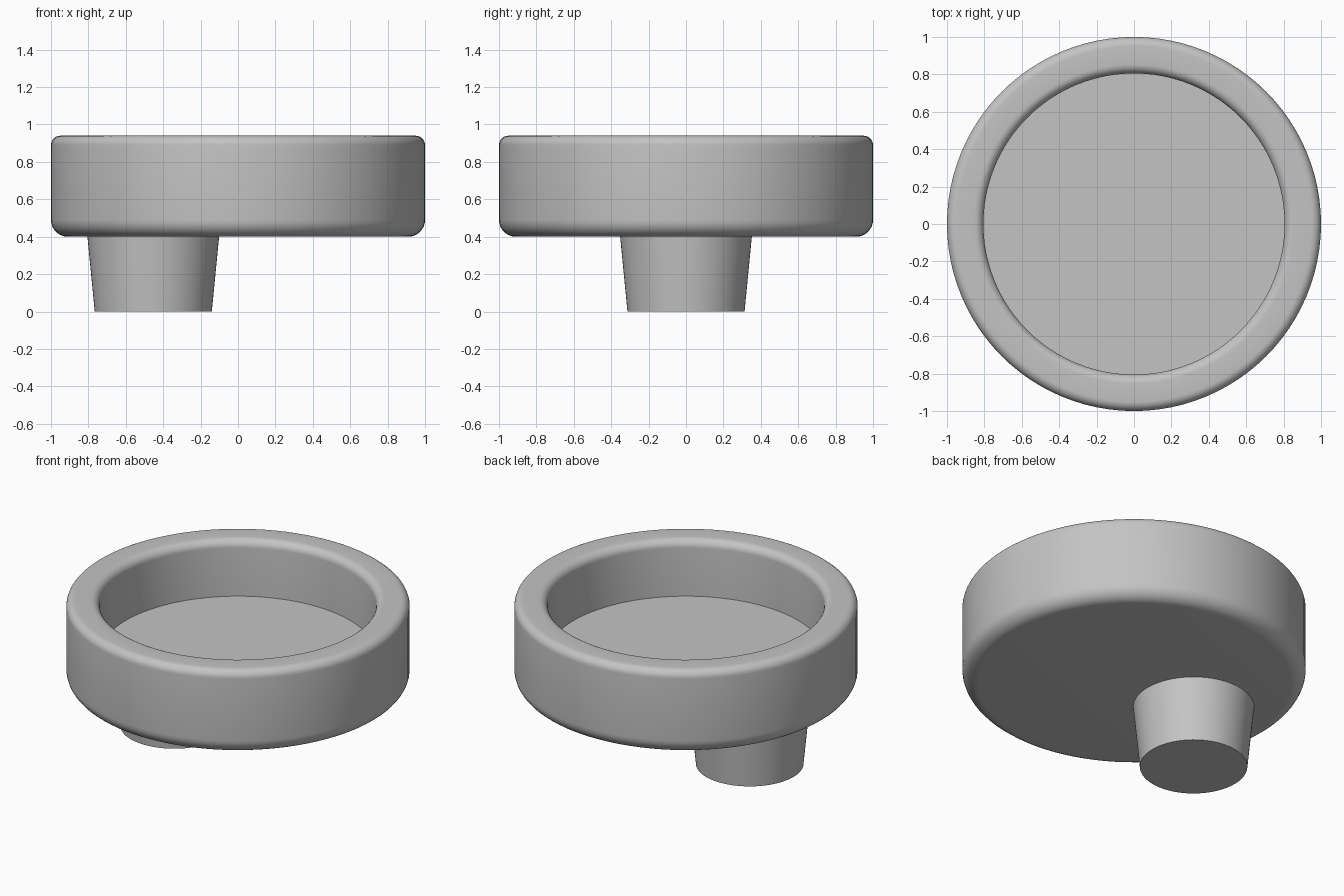
import bpy
import bmesh
from math import sin, cos, pi, radians

default_cube = bpy.data.objects.get("Cube")
if default_cube:
    bpy.data.objects.remove(default_cube, do_unlink=True)

# Single plain grey
grey = bpy.data.materials.new("plain grey")
grey.use_nodes = True
colour = (0.55, 0.55, 0.55, 1)
grey.diffuse_color = colour
grey.node_tree.nodes["Principled BSDF"].inputs["Base Color"].default_value = colour


def fillet(r, z, radius, start, steps=8):
    """Quarter-circle of profile points about (r, z), from the start angle."""
    angles = [radians(start + 90 * i / steps) for i in range(steps + 1)]
    return [(r + radius * cos(a), z + radius * sin(a)) for a in angles]


def lathe(name, profile, x=0, segments=96):
    """Revolve an (r, z) profile, capping both ends with flat discs."""
    bm = bmesh.new()
    rings = []
    for r, z in profile:
        rings.append([bm.verts.new((r * cos(2 * pi * i / segments),
                                    r * sin(2 * pi * i / segments), z))
                      for i in range(segments)])
    for low, high in zip(rings, rings[1:]):
        for i in range(segments):
            j = (i + 1) % segments
            bm.faces.new((low[i], low[j], high[j], high[i]))
    bm.faces.new(rings[0][::-1])
    bm.faces.new(rings[-1])
    bmesh.ops.recalc_face_normals(bm, faces=bm.faces)
    mesh = bpy.data.meshes.new(name)
    bm.to_mesh(mesh)
    bm.free()
    mesh.materials.append(grey)
    obj = bpy.data.objects.new(name, mesh)
    obj.location.x = x
    bpy.context.collection.objects.link(obj)
    bpy.ops.object.select_all(action="DESELECT")
    obj.select_set(True)
    bpy.context.view_layer.objects.active = obj
    bpy.ops.object.shade_smooth_by_angle(angle=radians(30))
    return obj


# Round dish: rounded base edge, rounded rim, straight inner wall to a flat floor
base, top, floor = 0.4, 0.94, 0.58
inner = 0.805
low_r, rim_r = 0.09, 0.05
dish_profile = (fillet(1 - low_r, base + low_r, low_r, -90)
                + fillet(1 - rim_r, top - rim_r, rim_r, 0)
                + fillet(inner + rim_r, top - rim_r, rim_r, 90)
                + [(inner, floor)])
lathe("dish", dish_profile)

# Tapered off-centre peg below the dish
lathe("peg", [(0.313, 0), (0.352, base)], x=-0.453)
